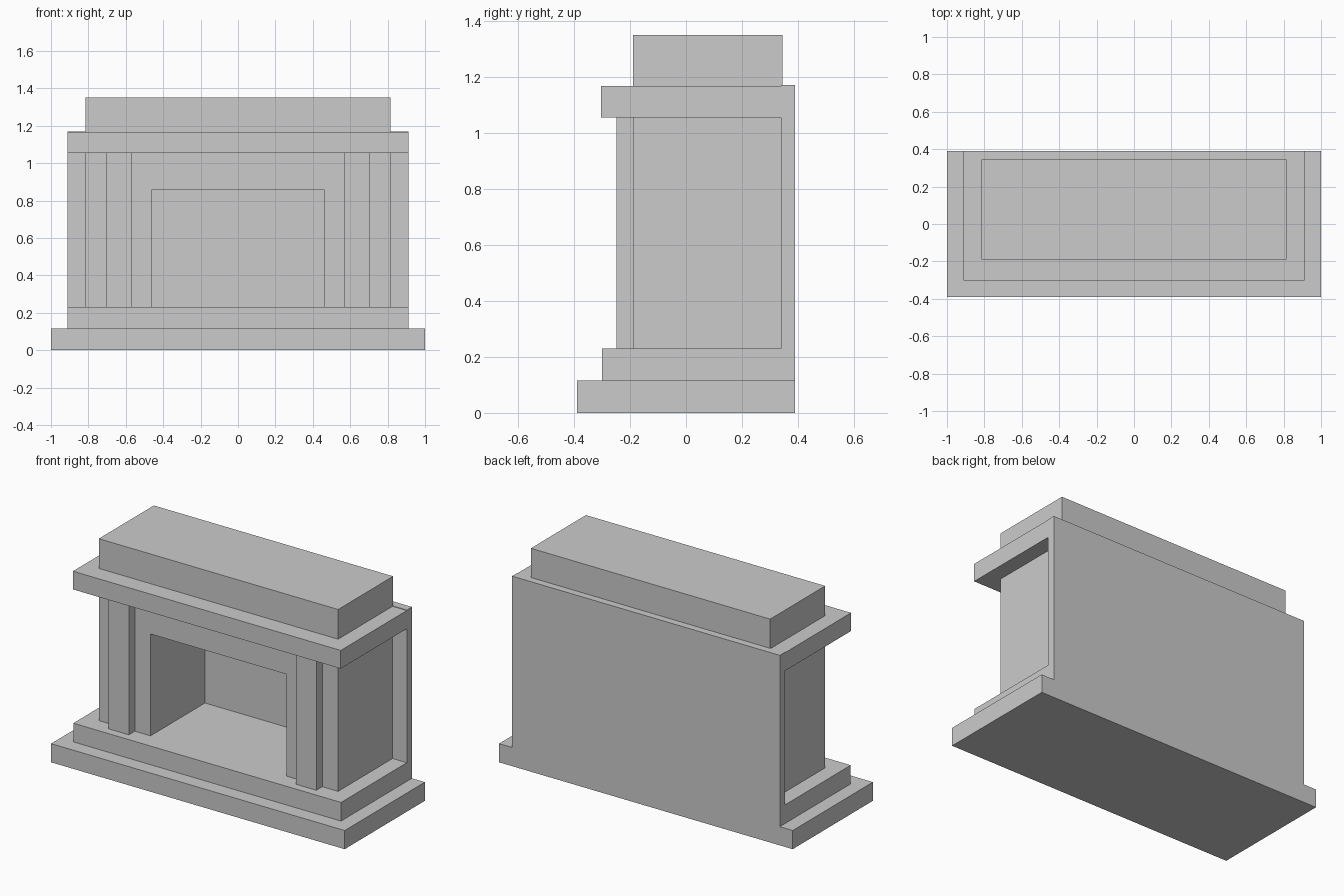
import bpy
import bmesh
from mathutils import Vector

if "Cube" in bpy.data.objects:
    bpy.data.objects.remove(bpy.data.objects["Cube"])


def box(name, x, y, z):
    """Axis-aligned box from (min, max) ranges."""
    lo, hi = Vector((x[0], y[0], z[0])), Vector((x[1], y[1], z[1]))
    bm = bmesh.new()
    bmesh.ops.create_cube(bm, size=1)
    bmesh.ops.scale(bm, verts=bm.verts, vec=hi - lo)
    bmesh.ops.translate(bm, verts=bm.verts, vec=(lo + hi) / 2)
    mesh = bpy.data.meshes.new(name)
    bm.to_mesh(mesh)
    bm.free()
    obj = bpy.data.objects.new(name, mesh)
    bpy.context.collection.objects.link(obj)
    return obj


def mirrored_box(name, x, y, z):
    """Box repeated on the other side of the fireplace."""
    obj = box(name, x, y, z)
    obj.modifiers.new("mirror", "MIRROR").use_axis = (True, False, False)
    return obj


FRONT, BACK = -0.19, 0.34      # depth of the fireplace body
HEARTH, SHELF = 0.23, 1.055    # floor of the opening, underside of the mantel

# Stepped base
box("plinth", (-1, 1), (-0.39, 0.39), (0, 0.115))
box("hearth", (-0.912, 0.912), (-0.30, BACK), (0.115, HEARTH))

# Back wall
box("back_panel", (-0.912, 0.912), (BACK, 0.39), (0.115, 1.17))

# Surround of the opening
mirrored_box("jamb", (0.463, 0.815), (FRONT, BACK), (HEARTH, 0.857))
box("lintel", (-0.815, 0.815), (FRONT, BACK), (0.857, SHELF))
mirrored_box("pilaster", (0.57, 0.707), (-0.248, FRONT), (HEARTH, SHELF))

# Mantel shelf and top block
box("mantel_shelf", (-0.912, 0.912), (-0.303, BACK), (SHELF, 1.167))
box("top_block", (-0.815, 0.815), (FRONT, 0.345), (1.167, 1.35))
